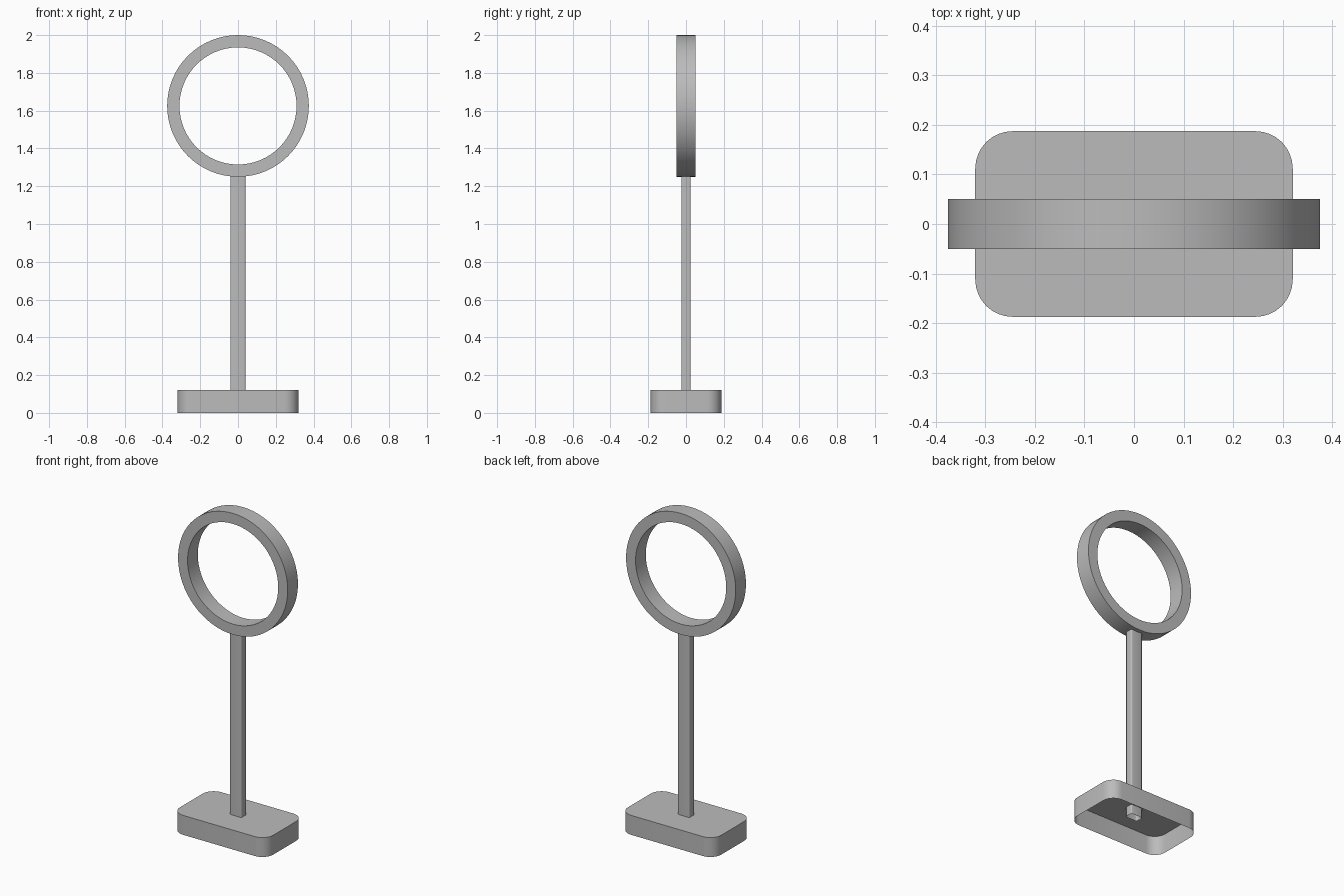
import bpy, bmesh
from math import sin, cos, pi, radians

cube = bpy.data.objects.get("Cube")
if cube:
    bpy.data.objects.remove(cube)

grey = bpy.data.materials.new("plain grey")
grey.use_nodes = True
colour = (0.5, 0.5, 0.5, 1)
grey.diffuse_color = colour
grey.node_tree.nodes["Principled BSDF"].inputs["Base Color"].default_value = colour


def finish(name, bm):
    bmesh.ops.recalc_face_normals(bm, faces=bm.faces)
    mesh = bpy.data.meshes.new(name)
    bm.to_mesh(mesh)
    bm.free()
    mesh.materials.append(grey)
    obj = bpy.data.objects.new(name, mesh)
    bpy.context.collection.objects.link(obj)
    bpy.ops.object.select_all(action='DESELECT')
    obj.select_set(True)
    bpy.context.view_layer.objects.active = obj
    bpy.ops.object.shade_smooth_by_angle(angle=radians(31))
    return obj


def open_rounded_box(name, half_x, half_y, z0, z1, radius, segments):
    """Thin shell with rounded upright corners, a top and no underside."""
    outline = []
    for i, (sx, sy) in enumerate([(1, 1), (-1, 1), (-1, -1), (1, -1)]):
        for k in range(segments + 1):
            a = (i + k / segments) * pi / 2
            outline.append((sx * (half_x - radius) + radius * cos(a),
                            sy * (half_y - radius) + radius * sin(a)))
    bm = bmesh.new()
    low = [bm.verts.new((x, y, z0)) for x, y in outline]
    top = [bm.verts.new((x, y, z1)) for x, y in outline]
    bm.faces.new(top)
    for i in range(len(low)):
        j = (i + 1) % len(low)
        bm.faces.new((low[i], low[j], top[j], top[i]))
    return finish(name, bm)


def flat_ring(name, outer, inner, half_depth, z, segments):
    """Square-section hoop standing upright, facing the front."""
    section = [(outer, -half_depth), (outer, half_depth),
               (inner, half_depth), (inner, -half_depth)]
    bm = bmesh.new()
    loops = []
    for s in range(segments):
        a = 2 * pi * s / segments
        loops.append([bm.verts.new((r * cos(a), y, z + r * sin(a))) for r, y in section])
    for s in range(segments):
        p, q = loops[s], loops[(s + 1) % segments]
        for i in range(4):
            j = (i + 1) % 4
            bm.faces.new((p[i], p[j], q[j], q[i]))
    return finish(name, bm)


open_rounded_box("base", 0.32, 0.187, 0, 0.12, 0.075, 8)
open_rounded_box("pole", 0.04, 0.025, 0.06, 1.27, 0.008, 4)
flat_ring("ring", 0.375, 0.31, 0.05, 1.625, 64)
